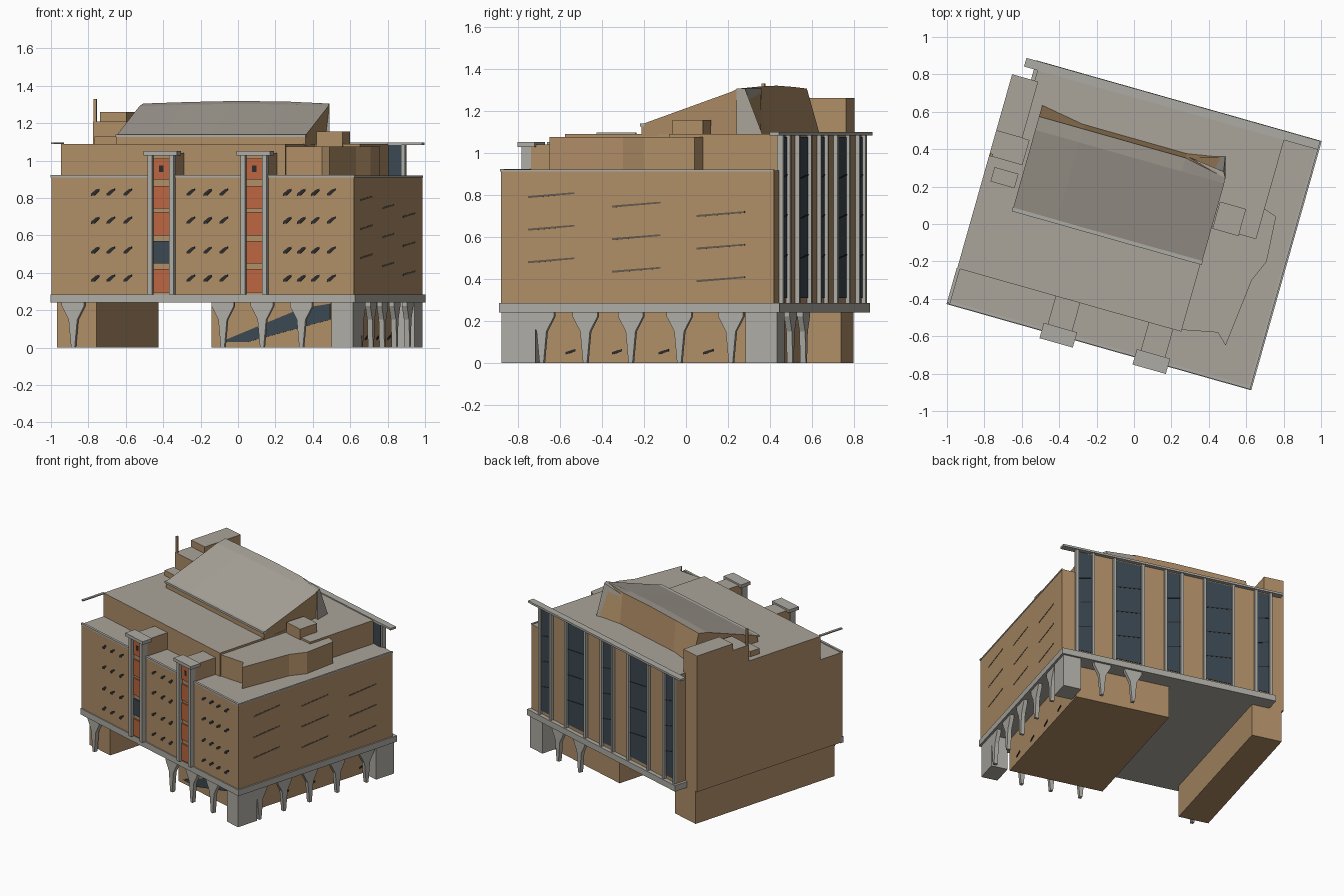
import bpy, bmesh, math
from mathutils import Matrix

if "Cube" in bpy.data.objects:
    bpy.data.objects.remove(bpy.data.objects["Cube"])

ROT = Matrix.Rotation(math.radians(-15.8), 4, 'Z')   # the building stands turned in plan


def mat(name, r, g, b):
    m = bpy.data.materials.new(name)
    m.diffuse_color = (r, g, b, 1)
    m.use_nodes = True
    m.node_tree.nodes["Principled BSDF"].inputs["Base Color"].default_value = m.diffuse_color
    return m


BRICK = mat("brick", .43, .27, .135)
ROOF = mat("roof", .40, .37, .32)
STONE = mat("stone", .42, .41, .37)
GLASS = mat("glass", .045, .065, .085)
DARK = mat("opening", .025, .025, .025)
SLIT = mat("slit", .13, .10, .07)
RED = mat("red_panel", .50, .13, .05)

PLACE = {'z': lambda p, q, d: (p, q, d),     # profile in plan
         'y': lambda p, q, d: (p, d, q),     # profile on the front / back
         'x': lambda p, q, d: (d, p, q)}     # profile on the sides


def extrude(name, profiles, axis, d0, d1, m, top=None, adjust=None):
    """Extrude one or more flat profiles along an axis into one object."""
    bm = bmesh.new()
    for prof in profiles:
        lo = [bm.verts.new(PLACE[axis](p, q, d0)) for p, q in prof]
        hi = [bm.verts.new(PLACE[axis](p, q, d1)) for p, q in prof]
        n = len(prof)
        bm.faces.new(lo)
        bm.faces.new(hi)
        for i in range(n):
            bm.faces.new((lo[i], lo[(i + 1) % n], hi[(i + 1) % n], hi[i]))
    if adjust:
        for v in bm.verts:
            adjust(v.co)
    bmesh.ops.recalc_face_normals(bm, faces=bm.faces)
    if top:
        for f in bm.faces:
            f.normal_update()
            f.material_index = 1 if f.normal.z > .5 else 0
    bm.transform(ROT)
    me = bpy.data.meshes.new(name)
    bm.to_mesh(me)
    bm.free()
    for k in (m, top):
        if k:
            me.materials.append(k)
    ob = bpy.data.objects.new(name, me)
    bpy.context.collection.objects.link(ob)
    return ob


def rect(p0, p1, q0, q1):
    return [(p0, q0), (p1, q0), (p1, q1), (p0, q1)]


def box(name, x0, x1, y0, y1, z0, z1, m, top=None):
    return extrude(name, [rect(x0, x1, y0, y1)], 'z', z0, z1, m, top)


# main storeys, floor slab and parapet
plan = [(-.845, -.677), (.835, -.677), (.835, .67), (-.72, .67), (-.72, .593), (-.845, .593)]
extrude("main_storeys", [plan], 'z', .245, .915, BRICK, ROOF)
extrude("floor_slab", [[(-.848, -.685), (.845, -.685), (.845, .70), (-.74, .70),
                        (-.74, .59), (-.84, .59), (-.84, -.66), (-.848, -.66)]], 'z', .24, .285, STONE)
box("front_parapet", -.848, .84, -.682, -.665, .91, .922, STONE)
box("side_parapet", .825, .838, -.682, .67, .91, .92, STONE)

# set-back top storey with angled bay
extrude("top_storey", [[(-.845, -.485), (.40, -.485), (.40, .1), (.65, .1), (.65, .67),
                        (-.72, .67), (-.72, .593), (-.845, .593)]], 'z', .91, 1.09, BRICK, ROOF)
extrude("top_bay", [[(.40, -.475), (.59, -.436), (.648, -.492), (.688, -.117), (.737, 0),
                     (.72, .245), (.652, .267), (.40, .267)]], 'z', .91, 1.075, BRICK, ROOF)
box("left_canopy", -.848, -.83, -.677, -.485, 1.088, 1.096, STONE)

# sloping roof hall: arched sections, back right corner cut off by a hip
RISE = [(-.645, 0), (-.4, .008), (-.12, .014), (.17, .010), (.405, 0)]


def hall_shape(co):
    if co.z > 1.2:
        co.z += min(RISE, key=lambda r: abs(r[0] - co.x))[1]
    if co.x > .4 and co.y > .36:
        co.x = .37 if co.z < 1.2 else .40
        co.y = .475 if co.z < 1.2 else .37
    if co.x < -.64 and co.y > .36 and co.z < 1.2:
        co.y = .48


for (x0, _), (x1, _) in zip(RISE, RISE[1:]):
    extrude("roof_hall", [[(-.105, 1.08), (-.105, 1.135), (.34, 1.290), (.415, 1.305), (.44, 1.08)]],
            'x', x0, x1, BRICK, ROOF, hall_shape)
extrude("roof_hip", [[(.18, .425), (.37, .485), (.405, .365)]], 'z', 1.08, 1.305, ROOF, None,
        lambda co: co.z > 1.2 and co.y > .45 and setattr(co, 'xyz', (.385, .40, 1.305)))
box("roof_eaves", -.648, .408, -.112, -.09, 1.125, 1.14, STONE)

# rooftop plant blocks and flue
for name, b in {"stair_tower": (-.845, -.70, .28, .593, .28, 1.26),
                "lift_block": (-.845, -.66, .14, .28, 1.0, 1.21),
                "plant_block": (-.80, -.667, .01, .09, 1.0, 1.13),
                "roof_light": (.41, .555, .09, .24, 1.0, 1.155)}.items():
    box(name, *b, BRICK, ROOF)
box("flue", -.842, -.827, .14, .155, 1.2, 1.33, BRICK)

# ground floor volumes and corner piers
box("left_ground_block", -.83, -.61, -.62, .593, 0, .25, BRICK)
box("right_ground_block", 0, .69, -.52, .58, 0, .25, BRICK)
extrude("ground_glazing", [[(.05, .03), (.2, .03), (.66, .15), (.66, .235), (.5, .21)]],
        'y', -.526, -.519, GLASS)
extrude("ground_side_slits", [[(y, .04), (y + .05, .055), (y + .05, .067), (y, .052)]
                              for y in (-.40, -.17, .06, .28, .50)], 'x', .689, .694, DARK)
box("front_corner_pier", .71, .83, -.677, -.51, 0, .25, STONE)
box("back_corner_pier", .70, .83, .53, .685, 0, .25, STONE)


# flared, tapering columns under the slab
def flare(c):
    half = [(.010, 0), (.024, .15), (.062, .222), (.062, .245)]
    return [(c + w, z) for w, z in half] + [(c - w, z) for w, z in reversed(half)]


extrude("front_columns", [flare(c) for c in (-.728, .104, .322, .54)], 'y', -.67, -.642, STONE)
extrude("side_columns", [flare(c) for c in (-.48, -.265, -.04, .20, .455)], 'x', .80, .828, STONE)
extrude("back_columns", [flare(c) for c in (.54, .31)], 'y', .655, .683, STONE)

# slanted window openings on the front
front = []
for z in (.37, .52, .68, .83):
    for c in (-.60, -.515, -.42, -.07, .025, .113, .467, .545, .623, .71):
        front.append([(c - .024, z - .018), (c - .005, z - .016), (c + .022, z + .010),
                      (c + .022, z + .020), (c + .004, z + .016), (c - .024, z - .006)])
extrude("front_openings", front, 'y', -.680, -.676, DARK)

# long slits on the right side
slits = []
for y0, y1, z in ((-.545, -.315, .79), (-.128, .11, .745), (.288, .527, .70)):
    for k in range(3):
        h = z - .155 * k
        slits.append([(y0, h - .006), (y1, h + .014), (y1, h + .022), (y0, h + .004)])
extrude("side_slits", slits, 'x', .834, .837, SLIT)

# projecting front stair bays
for c, dark_level in ((-.23, 1), (.287, -1)):
    box("bay_core", c - .068, c + .068, -.682, -.48, .285, 1.04, BRICK, ROOF)
    extrude("bay_fins", [rect(c + s * .06 - .013, c + s * .06 + .013, .285, 1.03) for s in (-1, 1)],
            'y', -.71, -.665, STONE)
    box("bay_cap", c - .09, c + .095, -.725, -.64, 1.028, 1.052, STONE)
    for i, (z0, z1) in enumerate(((.295, .42), (.45, .57), (.60, .725), (.745, .865), (.90, 1.01))):
        box("bay_panel", c - .044, c + .044, -.692, -.68, z0, z1, GLASS if i == dark_level else RED)
    box("bay_window", c - .012, c + .012, -.694, -.685, .94, .975, DARK)

# tall glazing, pilasters and cornice on the back
panes, fins, bars = [], [], []
for x0, x1 in ((.62, .72), (.25, .44), (-.04, .06), (-.42, -.23), (-.70, -.61)):
    panes.append(rect(x0, x1, .31, 1.075))
    fins += [rect(x0 - .02, x0, .285, 1.085), rect(x1, x1 + .02, .285, 1.085)]
    for k in range(1, 4):
        z = .31 + .19 * k
        bars.append([(x0, z + .012), (x1, z - .012), (x1, z - .006), (x0, z + .018)])
extrude("back_glazing", panes, 'y', .668, .674, GLASS)
extrude("back_pilasters", fins, 'y', .66, .69, STONE)
extrude("back_glazing_bars", bars, 'y', .673, .676, DARK)
box("back_cornice", -.795, .838, .65, .698, 1.083, 1.098, STONE)
box("corner_glazing", .65, .722, .655, .668, .915, 1.085, GLASS)
